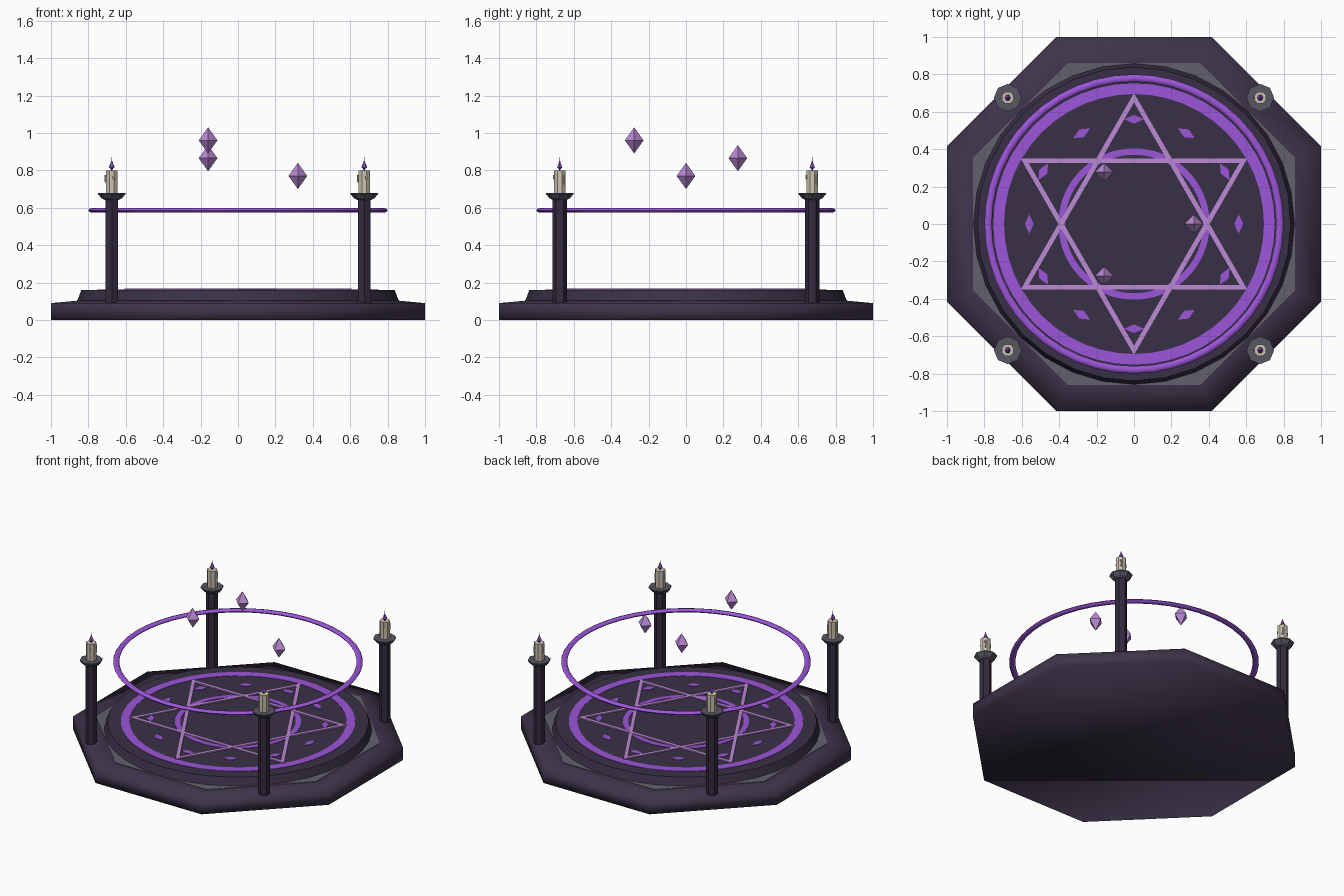
import bpy, bmesh, math
from math import cos, sin, pi, radians

if "Cube" in bpy.data.objects:
    bpy.data.objects.remove(bpy.data.objects["Cube"], do_unlink=True)


def material(name, hex_code):
    def linear(c):
        return c / 12.92 if c <= 0.04045 else ((c + 0.055) / 1.055) ** 2.4
    rgb = [linear(int(hex_code[i:i + 2], 16) / 255) for i in (0, 2, 4)]
    m = bpy.data.materials.new(name)
    m.use_nodes = True
    m.diffuse_color = (*rgb, 1)
    m.node_tree.nodes["Principled BSDF"].inputs["Base Color"].default_value = (*rgb, 1)
    return m


STONE = material("dark purple stone", "3E344B")
FLOOR = material("floor stone", "393046")
TRIM = material("grey trim stone", "63606E")
POST = material("dark post", "342B40")
IRON = material("grey iron", "595664")
WAX = material("candle wax", "CDC3B0")
GLOW = material("purple glow", "9C55D8")
CRYSTAL = material("pale violet crystal", "BC8AD6")
WICK = material("black wick", "221A28")


def lathe(name, profile, sides, mat, loc=(0, 0, 0), turn=0, scale=(1, 1, 1),
          closed=False, smooth=None):
    """Spin (radius, height) points round z; closed profiles make rings."""
    bm = bmesh.new()
    rings = [[bm.verts.new((r * cos(2 * pi * i / sides), r * sin(2 * pi * i / sides), z))
              for i in range(sides)] for r, z in profile]
    pairs = list(zip(rings, rings[1:]))
    if closed:
        pairs.append((rings[-1], rings[0]))
    for a, b in pairs:
        for i in range(sides):
            j = (i + 1) % sides
            bm.faces.new((a[i], a[j], b[j], b[i]))
    if not closed:
        for ring, (r, z) in ((rings[0], profile[0]), (rings[-1], profile[-1])):
            if r > 0:
                bm.faces.new(ring)
    bmesh.ops.remove_doubles(bm, verts=bm.verts, dist=1e-5)
    bmesh.ops.recalc_face_normals(bm, faces=bm.faces)
    mesh = bpy.data.meshes.new(name)
    bm.to_mesh(mesh)
    bm.free()
    mesh.materials.append(mat)
    obj = bpy.data.objects.new(name, mesh)
    bpy.context.collection.objects.link(obj)
    obj.location, obj.scale = loc, scale
    obj.rotation_euler.z = radians(turn)
    if smooth is not None:
        bpy.ops.object.select_all(action='DESELECT')
        obj.select_set(True)
        bpy.context.view_layer.objects.active = obj
        if smooth >= 180:
            bpy.ops.object.shade_smooth()
        else:
            bpy.ops.object.shade_smooth_by_angle(angle=radians(smooth))
    return obj


def flat_ring(name, inner, outer, z0, z1, sides, mat, turn=0):
    return lathe(name, [(inner, z0), (outer, z0), (outer, z1), (inner, z1)],
                 sides, mat, turn=turn, closed=True)


# Octagonal base, trim step and raised round floor
corner = 1 / cos(pi / 8)
lathe("base", [(corner, 0), (corner, 0.09), (0.86 * corner, 0.103)],
      8, STONE, turn=22.5, smooth=180)
lathe("trim_step", [(0.86 * corner, 0.095), (0.86 * corner, 0.106)], 8, TRIM, turn=22.5)
lathe("raised_floor", [(0.86, 0.1), (0.838, 0.16)], 32, FLOOR, smooth=40)

# Painted circles and the six-pointed star
flat_ring("outer_circle", 0.695, 0.752, 0.158, 0.163, 48, GLOW)
flat_ring("inner_circle", 0.37, 0.405, 0.158, 0.163, 48, GLOW)
for i, turn in enumerate((90, -90)):
    flat_ring(f"star_triangle_{i + 1}", 0.65, 0.7, 0.158, 0.167 + 0.001 * i, 3, CRYSTAL, turn)

# Twelve diamond marks around the circle
for i in range(12):
    a = 2 * pi * i / 12
    lathe(f"diamond_mark_{i + 1}", [(1, 0), (1, 0.005)], 4, GLOW,
          loc=(0.56 * cos(a), 0.56 * sin(a), 0.158), turn=30 * i, scale=(0.024, 0.052, 1))

# Floating hoop
hoop = [(0.78 + 0.02 * cos(2 * pi * k / 8), 0.586 + 0.012 * sin(2 * pi * k / 8))
        for k in range(8)]
lathe("floating_hoop", hoop, 48, GLOW, closed=True, smooth=60)

# Three floating crystals
for i, z in enumerate((0.77, 0.865, 0.96)):
    a = 2 * pi * i / 3
    lathe(f"floating_crystal_{i + 1}", [(0, -0.07), (0.05, 0), (0, 0.07)], 4, CRYSTAL,
          loc=(0.32 * cos(a), 0.32 * sin(a), z))

# Four candle posts
for sx in (-1, 1):
    for sy in (-1, 1):
        side = ("front" if sy < 0 else "back") + ("_left" if sx > 0 else "_right")
        at = (0.675 * sx, 0.675 * sy, 0)
        lathe(side + "_post", [(0.038, 0.09), (0.038, 0.65)], 6, POST, at, turn=90)
        lathe(side + "_cup", [(0.038, 0.642), (0.056, 0.652), (0.074, 0.673), (0.074, 0.68)],
              8, IRON, at)
        lathe(side + "_candle", [(0.034, 0.675), (0.034, 0.8)], 8, WAX, at, turn=22.5)
        for k, (angle, low) in enumerate(((170, 0.735), (290, 0.75), (50, 0.725))):
            a = radians(angle)
            lathe(f"{side}_wax_drip_{k + 1}", [(0.004, low), (0.007, low + 0.01), (0.006, 0.775)],
                  6, WAX, (at[0] + 0.032 * cos(a), at[1] + 0.032 * sin(a), 0))
        lathe(side + "_wick", [(0.005, 0.798), (0.005, 0.815)], 6, WICK, at)
        lathe(side + "_flame", [(0, 0.803), (0.016, 0.816), (0.008, 0.835), (0, 0.855)],
              6, GLOW, at)
        lathe(side + "_flame_tip", [(0.004, 0.84), (0, 0.872)], 4, CRYSTAL, at)
